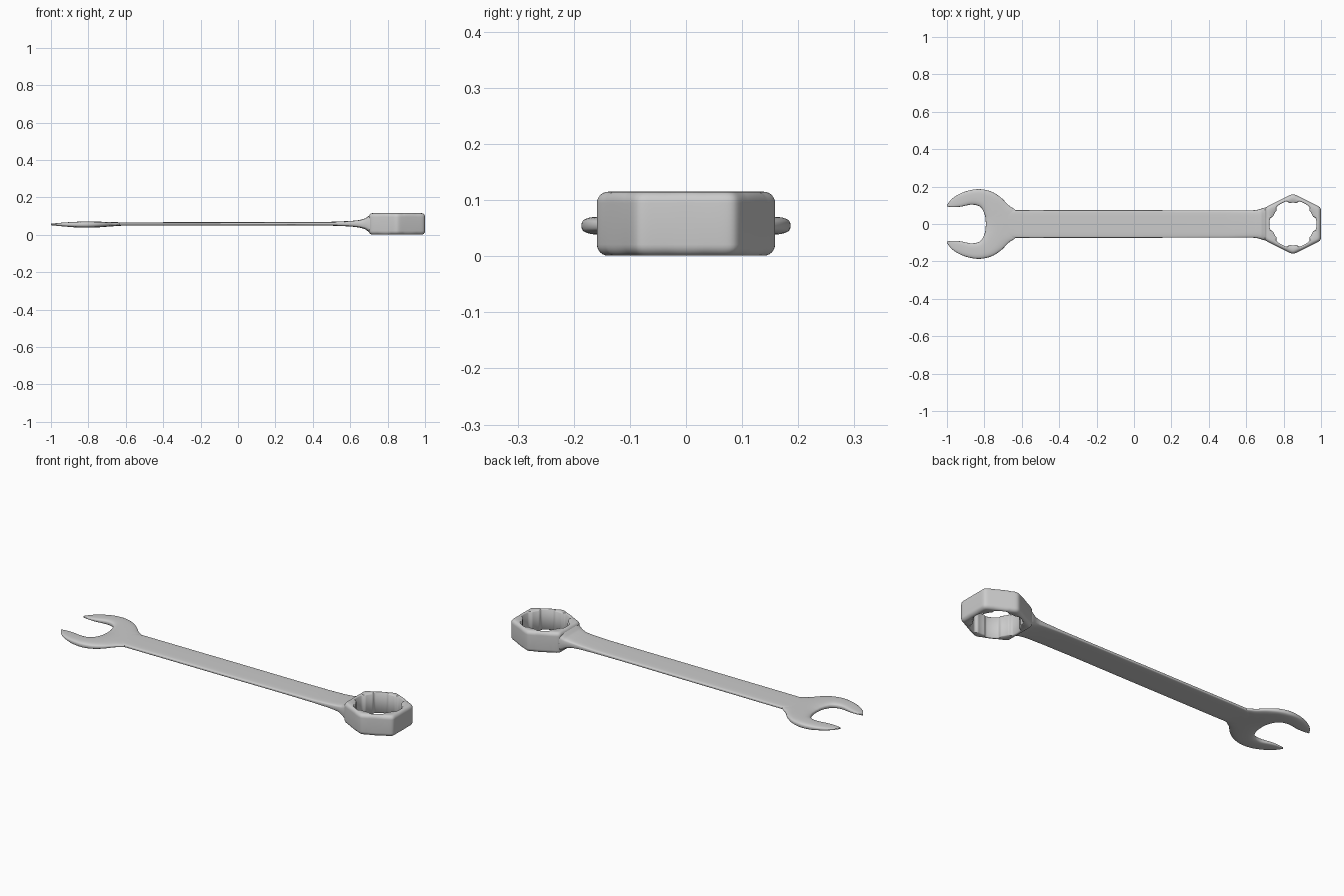
import bpy, bmesh
from math import sin, cos, pi, radians, copysign

if "Cube" in bpy.data.objects:
    bpy.data.objects.remove(bpy.data.objects["Cube"])

# Thickness law along the tool: x, half thickness, centre height
LAW = [(-1.0, .004, .055), (-.95, .009, .055), (-.88, .0145, .0545), (-.81, .0165, .0545),
       (-.74, .015, .055), (-.68, .0115, .056), (-.62, .009, .0575), (.3, .009, .059),
       (.5, .0105, .059), (.6, .0145, .059), (.65, .02, .0585), (.68, .029, .058),
       (.695, .04, .058), (.71, .051, .058), (.73, .054, .058)]


def law(x):
    x = min(max(x, LAW[0][0]), LAW[-1][0])
    for a, b in zip(LAW, LAW[1:]):
        if x <= b[0]:
            t = (x - a[0]) / (b[0] - a[0])
            return a[1] + (b[1] - a[1]) * t, a[2] + (b[2] - a[2]) * t


def spline(keys, steps):
    """Catmull-Rom through tuples of numbers."""
    out = []
    for i in range(len(keys) - 1):
        p0, p1, p2, p3 = (keys[max(i - 1, 0)], keys[i], keys[i + 1],
                          keys[min(i + 2, len(keys) - 1)])
        for k in range(steps):
            t = k / steps
            out.append(tuple(.5 * (2 * b + (c - a) * t + (2 * a - 5 * b + 4 * c - d) * t * t
                                   + (3 * b - a - 3 * c + d) * t ** 3)
                             for a, b, c, d in zip(p0, p1, p2, p3)))
    return out + [keys[-1]]


def skin(name, rings, closed=False, angle=50):
    """Join rings of points into a surface, capped unless closed."""
    bm = bmesh.new()
    rows = [[bm.verts.new(p) for p in r] for r in rings]
    n = len(rows[0])
    for i in range(len(rows) - (0 if closed else 1)):
        a, b = rows[i], rows[(i + 1) % len(rows)]
        for j in range(n):
            bm.faces.new((a[j], a[(j + 1) % n], b[(j + 1) % n], b[j]))
    if not closed:
        bm.faces.new(rows[0])
        bm.faces.new(rows[-1])
    bmesh.ops.recalc_face_normals(bm, faces=bm.faces)
    me = bpy.data.meshes.new(name)
    bm.to_mesh(me)
    bm.free()
    ob = bpy.data.objects.new(name, me)
    bpy.context.collection.objects.link(ob)
    bpy.ops.object.select_all(action='DESELECT')
    ob.select_set(True)
    bpy.context.view_layer.objects.active = ob
    bpy.ops.object.shade_smooth_by_angle(angle=radians(angle))
    return ob


def flat_bar(name, keys, steps, power):
    """Loft a soft-edged section between two outlines (x1, y1, x2, y2)."""
    rings = []
    for x1, y1, x2, y2 in spline(keys, steps):
        ring = []
        for k in range(32):
            a = 2 * pi * k / 32
            u = .5 + .5 * copysign(abs(cos(a)) ** (2 / power), cos(a))
            s = copysign(abs(sin(a)) ** (2 / power), sin(a))
            x, y = x1 + (x2 - x1) * u, y1 + (y2 - y1) * u
            half, mid = law(x)
            ring.append((x, y, mid + half * s))
        rings.append(ring)
    return skin(name, rings)


# Open jaw: outer and inner outline pairs from the tip round to the back
upper = [(-1.0, .102, -1.0, .093), (-.975, .133, -.965, .090), (-.935, .160, -.925, .093),
         (-.88, .180, -.875, .103), (-.82, .186, -.84, .100), (-.76, .172, -.818, .088),
         (-.71, .140, -.804, .065), (-.67, .100, -.797, .045), (-.635, .076, -.794, .030),
         (-.61, .040, -.793, .015)]
lower = [(a, -b, c, -d) for a, b, c, d in reversed(upper)]
flat_bar("open_jaw", upper + [(-.60, 0, -.792, 0)] + lower, 5, 3)

# Handle, flaring into the ring
widths = [(-.70, .070), (-.62, .074), (-.3, .074), (0, .074), (.3, .073), (.5, .073), (.62, .073),
          (.66, .076), (.69, .085), (.705, .089), (.717, .090)]
flat_bar("handle", [(x, -w, x, w) for x, w in widths], 6, 5)

# Ring: soft hexagon outside, six-ribbed socket inside
SIDES = [(0, .150), (180, .150)] + [(a, .146) for a in (63.6, 116.4, 243.6, 296.4)]


def outer_radius(a):
    return sum(max(cos(a - radians(d)) / r, 0) ** 26 for d, r in SIDES) ** (-1 / 26)


def inner_radius(a):
    off = abs((a + 2 * pi) % (pi / 3) - pi / 6)     # angle from the nearest rib
    t = min(max((radians(17) - off) / radians(8), 0), 1)
    return .126 - .012 * t * t * (3 - 2 * t)


rings = []
Z0, Z1, R = .001, .115, .020
N = 180
for i in range(N):
    a = 2 * pi * i / N
    ro, ri = outer_radius(a), inner_radius(a)
    rx = min(R, (ro - ri) * .72)
    lip = .004
    prof = [(ri, Z0 + lip), (ri + lip, Z0)]
    arc = [k * pi / 12 for k in range(7)]
    prof += [(ro - rx + rx * sin(t), Z0 + R - R * cos(t)) for t in arc]
    prof += [(ro - rx + rx * cos(t), Z1 - R + R * sin(t)) for t in arc]
    prof += [(ri + lip, Z1), (ri, Z1 - lip)]
    rings.append([(.85 + r * cos(a), r * sin(a), z) for r, z in prof])
skin("ring_end", rings, closed=True)
